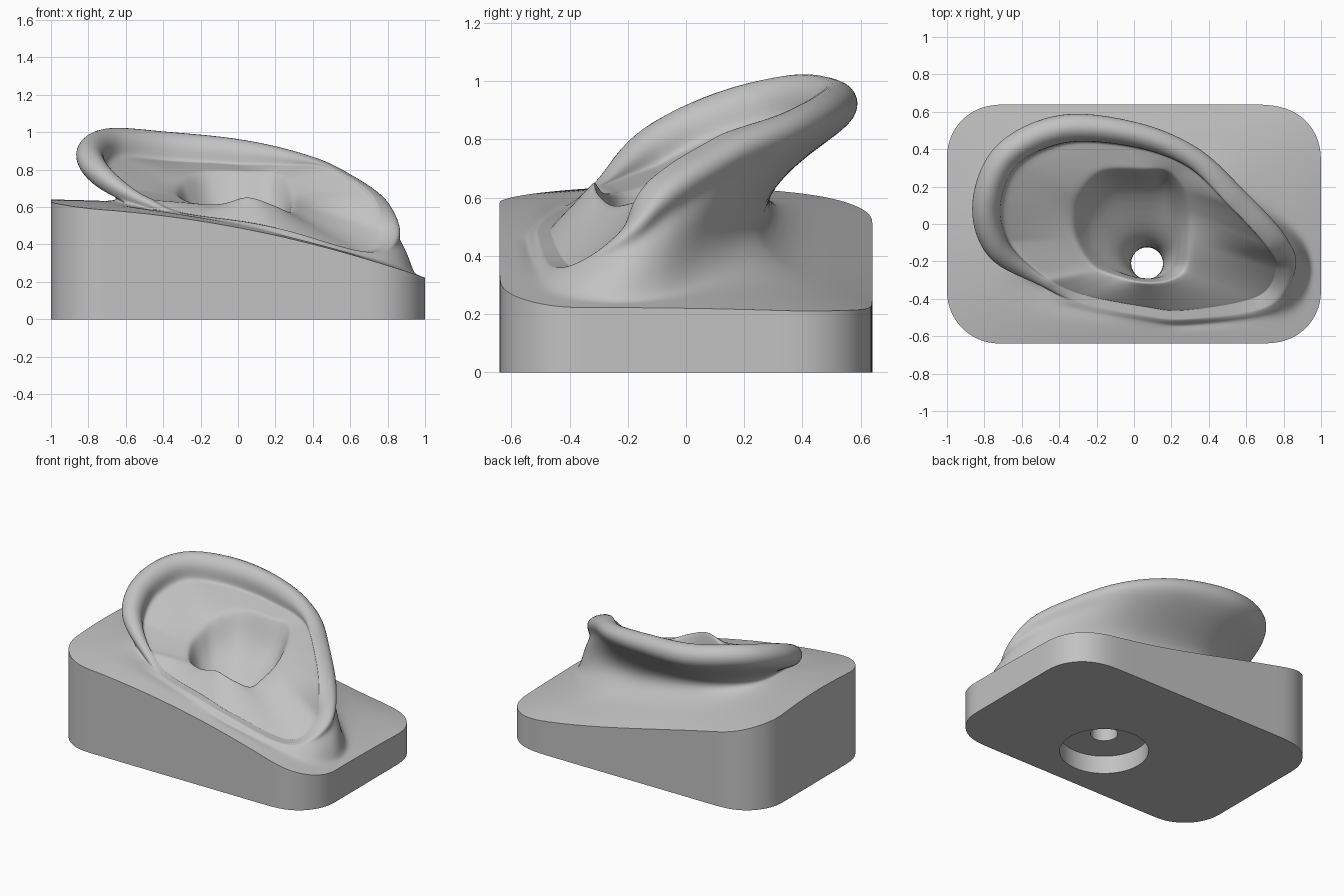
import bpy
import bmesh
import math
from mathutils import Vector

COUNT = 112                       # points around every ring
HALF_X, HALF_Y, CORNER = 1.0, 0.64, 0.28
CANAL = Vector((0.07, -0.21, 0.0))

old = bpy.data.objects.get("Cube")
if old:
    bpy.data.objects.remove(old, do_unlink=True)

# Guide curves in hundredths, clockwise from the front: front, left, back, right
concha_lip = [
    (5, -31, 66), (-8, -28, 62), (-22, -22, 62), (-31, -8, 66), (-32, 5, 70),
    (-29, 16, 75), (-17, 28, 79), (5, 29, 79), (18, 28, 78), (26, 18, 74),
    (29, 4, 66), (29, -12, 61), (27, -24, 58), (18, -30, 62)]

# Centre line of the rolled rim, then its roll radius and its curl in percent,
# where a negative curl flattens the roll into the block
rim_line = [
    (5, -46, 52, 2, -100), (-30, -39, 57, 2, -100), (-52, -29, 64, 3, 40),
    (-73, -13, 78, 7, 100), (-79, 11, 89, 8, 100), (-68, 37, 95, 8, 100),
    (-38, 51, 93, 8, 100), (0, 48, 90, 7, 100), (31, 36, 84, 6, 60),
    (54, 15, 75, 6, 0), (76, -9, 60, 6, 0), (81, -24, 44, 5, -40),
    (68, -41, 36, 3, -100), (28, -48, 47, 2, -100)]

# Where the back of the ear meets the block
neck_line = [
    (5, -52, 50), (-38, -44, 57), (-55, -33, 60), (-62, -18, 63), (-60, 7, 64),
    (-49, 19, 63), (-31, 24, 61), (0, 24, 56), (33, 19, 50), (63, 7, 45),
    (86, -9, 37), (92, -28, 29), (78, -47, 31), (30, -54, 43)]


def smooth_loop(guide):
    """Closed Catmull-Rom curve through the guide points."""
    total, steps = len(guide), COUNT // len(guide)
    loop = []
    for k in range(total):
        a, b, c, d = (Vector(guide[(k + j) % total]) / 100 for j in (-1, 0, 1, 2))
        for s in range(steps):
            t = s / steps
            loop.append(b + (c - a) * (t / 2)
                        + (a * 2 - b * 5 + c * 4 - d) * (t * t / 2)
                        + (b * 3 - a - c * 3 + d) * (t ** 3 / 2))
    return loop


def circle(centre, rx, ry, z):
    """Ring that starts at the front and runs clockwise."""
    ring = []
    for i in range(COUNT):
        angle = -math.pi / 2 - math.tau * i / COUNT
        ring.append(Vector((centre.x + rx * math.cos(angle),
                            centre.y + ry * math.sin(angle), z)))
    return ring


def mix(ring_a, ring_b, t):
    return [a.lerp(b, t) for a, b in zip(ring_a, ring_b)]


def ground(x, y):
    """Height of the sloping block top."""
    front = 0.49 - 0.19 * x - 0.08 * x * x
    back = 0.36 - 0.23 * x + 0.03 * x * x + 0.04 * x ** 3
    t = (y + HALF_Y) / (2 * HALF_Y)
    swell = (0.03 - 0.02 * x + 0.06 * (1 - x * x)) * (1 - (y / HALF_Y) ** 2)
    return front + (back - front) * t + swell


def block_edge(point):
    """Point on the rounded outline, straight out from the middle."""
    ray = Vector((point.x, point.y)).normalized()
    low, high = 0.0, 2.0
    for _ in range(30):
        mid = (low + high) / 2
        dx = max(abs(ray.x * mid) - HALF_X + CORNER, 0)
        dy = max(abs(ray.y * mid) - HALF_Y + CORNER, 0)
        low, high = (mid, high) if math.hypot(dx, dy) < CORNER else (low, mid)
    return Vector((ray.x * low, ray.y * low, ground(ray.x * low, ray.y * low)))


def on_ground(ring):
    return [Vector((p.x, p.y, ground(p.x, p.y))) for p in ring]


lip = smooth_loop(concha_lip)
rim = smooth_loop(rim_line)
neck = smooth_loop(neck_line)
edge = [block_edge(p) for p in neck]


def rim_ring(out, curled_up, plain_up):
    """Ring on the rolled rim, offset outward and upward in roll radii."""
    ring = []
    for i, p in enumerate(rim):
        tangent = rim[(i + 1) % COUNT] - rim[i - 1]
        normal = Vector((-tangent[1], tangent[0], 0)).normalized()
        curl = min(max(p[4], 0), 1)
        sunk = min(max(-p[4], 0), 1)
        up = (plain_up + (curled_up - plain_up) * curl) * (1 - sunk)
        reach = out + sunk * max(0, -plain_up)
        ring.append(Vector(p[:3]) + normal * (p[3] * reach) + Vector((0, 0, p[3] * up)))
    return ring


# Concha bowl, shrinking from its lip towards the canal
floor = []
for p in lip:
    q = p.lerp(Vector((0.06, -0.2, 0)), 0.22)
    q.z = 0.32 + 0.3 * p.z
    floor.append(q)
wall = mix(floor, lip, 0.7)
valley = rim_ring(-0.9, -1.0, 0.95)

# Hollow behind the ear, between the rolled rim and the neck
under = rim_ring(0.5, -1.1, -1.1)
hollow = [Vector((*u.xy.lerp(n.xy, 0.55), u.z + (n.z - u.z) * 0.45))
          for u, n in zip(under, neck)]

# Rings from the canal, over the ear and block, round to the underside
rings = [
    circle(CANAL, 0.085, 0.085, 0.125),
    circle(CANAL, 0.085, 0.085, 0.3),
    circle(CANAL + Vector((-0.01, 0.035, 0)), 0.17, 0.12, 0.42),
    floor, wall, lip,
    mix(lip, valley, 0.13), mix(lip, valley, 0.55), mix(lip, valley, 0.87), valley,
    rim_ring(-1.05, 0.2, 1.1), rim_ring(-0.2, 1.1, 1.1), rim_ring(0.8, 0.7, 0.7),
    rim_ring(1.05, -0.2, -0.2), under, hollow, neck,
    on_ground(mix(neck, edge, 0.25)), on_ground(mix(neck, edge, 0.6)),
    edge,
    [Vector((p.x, p.y, 0)) for p in edge],
    circle(CANAL, 0.28, 0.28, 0),
    circle(CANAL, 0.28, 0.28, 0.125),
]
sharp_rings = {0, len(rings) - 1, len(rings) - 2, len(rings) - 3, len(rings) - 4}

# Join the rings into one closed skin with hard edges on the block
bm = bmesh.new()
crease = bm.edges.layers.float.new("crease_edge")
verts = [[bm.verts.new(p) for p in ring] for ring in rings]
for r, ring in enumerate(verts):
    following = verts[(r + 1) % len(verts)]
    for i in range(COUNT):
        j = (i + 1) % COUNT
        face = bm.faces.new((ring[i], ring[j], following[j], following[i]))
        face.smooth = True
for r in sharp_rings:
    for i in range(COUNT):
        border = bm.edges.get((verts[r][i - 1], verts[r][i]))
        border[crease] = 1.0
        border.smooth = False
bmesh.ops.recalc_face_normals(bm, faces=bm.faces)
mesh = bpy.data.meshes.new("ear_on_block")
bm.to_mesh(mesh)
bm.free()

ear = bpy.data.objects.new("ear_on_block", mesh)
bpy.context.collection.objects.link(ear)
subdivision = ear.modifiers.new("smooth_skin", "SUBSURF")
subdivision.levels = subdivision.render_levels = 2

# Plain grey finish
grey = bpy.data.materials.new("plain_grey")
grey.use_nodes = True
colour = (0.54, 0.54, 0.54, 1.0)
grey.diffuse_color = colour
grey.node_tree.nodes["Principled BSDF"].inputs["Base Color"].default_value = colour
mesh.materials.append(grey)
